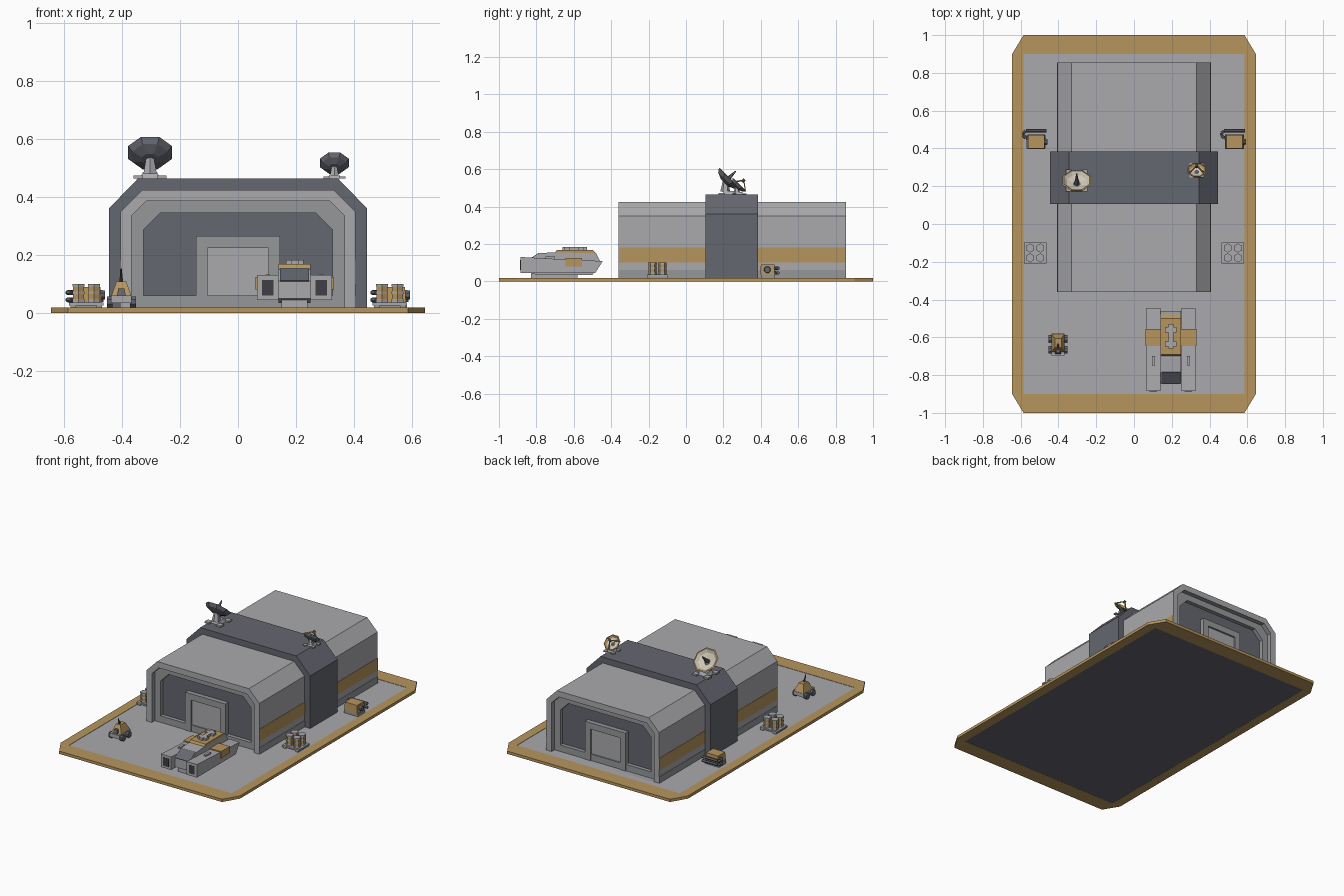
import bpy, bmesh, math
from mathutils import Vector, Matrix

if "Cube" in bpy.data.objects:
    bpy.data.objects.remove(bpy.data.objects["Cube"])

COLS = {"tan": (0.47, 0.30, 0.11), "grey": (0.40, 0.40, 0.42), "mid": (0.30, 0.31, 0.32),
        "dark": (0.13, 0.135, 0.16), "black": (0.05, 0.05, 0.06), "cream": (0.62, 0.56, 0.46)}
MATS = {}
for k, c in COLS.items():
    MATS[k] = bpy.data.materials.new(k)
    MATS[k].diffuse_color = (*c, 1)


def loft(name, loops, cols):
    """Skin equal-length loops; cols = one colour, or start cap + each segment + end cap."""
    if isinstance(cols, str):
        cols = [cols] * (len(loops) + 1)
    names = sorted(set(cols))
    bm = bmesh.new()
    vs = [[bm.verts.new(p) for p in lp] for lp in loops]
    n = len(loops[0])
    bm.faces.new(vs[0]).material_index = names.index(cols[0])
    bm.faces.new(vs[-1]).material_index = names.index(cols[-1])
    for i in range(len(vs) - 1):
        for j in range(n):
            k = (j + 1) % n
            f = bm.faces.new((vs[i][j], vs[i][k], vs[i + 1][k], vs[i + 1][j]))
            f.material_index = names.index(cols[i + 1])
    bmesh.ops.recalc_face_normals(bm, faces=bm.faces)
    me = bpy.data.meshes.new(name)
    bm.to_mesh(me)
    bm.free()
    for m in names:
        me.materials.append(MATS[m])
    ob = bpy.data.objects.new(name, me)
    bpy.context.collection.objects.link(ob)
    return ob


def box(name, x0, x1, y0, y1, z0, z1, col="grey", t=1.0):
    cx, cy = (x0 + x1) / 2, (y0 + y1) / 2
    base = [(x0, y0), (x1, y0), (x1, y1), (x0, y1)]
    top = [(cx + (x - cx) * t, cy + (y - cy) * t, z1) for x, y in base]
    return loft(name, [[(x, y, z0) for x, y in base], top], col)


def side(name, x0, x1, prof, col="grey"):
    """Extrude a (y, z) profile along x."""
    return loft(name, [[(x, y, z) for y, z in prof] for x in (x0, x1)], col)


def lathe(name, origin, axis, rings, n, cols):
    """Rings of (radius, height) about an axis."""
    rot = Vector((0, 0, 1)).rotation_difference(Vector(axis)).to_matrix()
    o = Vector(origin)
    loops = [[o + rot @ Vector((r * math.cos((i + .5) * math.tau / n),
                                r * math.sin((i + .5) * math.tau / n), h)) for i in range(n)]
             for r, h in rings]
    return loft(name, loops, cols)


def rod(name, a, b, r0, r1, n=6, col="grey"):
    d = Vector(b) - Vector(a)
    return lathe(name, a, d, [(r0, 0), (r1, d.length)], n, col)


def arch(w, z0, zs, ws, zt, y):
    return [(-w, y, z0), (-w, y, zs), (-ws, y, zt), (ws, y, zt), (w, y, zs), (w, y, z0)]


# Base plate: tan rim and grey deck
def oct_loop(x, y, cx, cy, z):
    return [(x, -y + cy, z), (x, y - cy, z), (x - cx, y, z), (-x + cx, y, z),
            (-x, y - cy, z), (-x, -y + cy, z), (-x + cx, -y, z), (x - cx, -y, z)]


G = 0.018
loft("base_plate", [oct_loop(.585, .9, .001, .001, .001), oct_loop(.585, .9, .001, .001, 0),
                    oct_loop(.645, 1, .06, .1, 0), oct_loop(.645, 1, .06, .1, G),
                    oct_loop(.585, .9, .001, .001, G), oct_loop(.585, .9, .001, .001, G - .002)],
     ["dark", "tan", "tan", "tan", "tan", "grey", "grey"])

# Hangar shell with stepped recesses at both ends
F, B = -.36, .855
outer, inner, panel = (.405, G, .348, .33, .424), (.367, G, .335, .316, .386), (.326, .06, .286, .268, .345)
front = [arch(*panel, F + .055), arch(*panel, F + .03), arch(*inner, F + .03), arch(*inner, F), arch(*outer, F)]
back = [arch(*outer, B), arch(*inner, B), arch(*inner, B - .03), arch(*panel, B - .03), arch(*panel, B - .055)]
loft("hangar", front + back, ["dark", "mid", "mid", "mid", "grey", "grey", "grey", "mid", "mid", "mid", "dark"])

# Central dark band over the hangar
loft("hangar_band", [arch(.445, G, .36, .345, .463, y) for y in (.105, .385)], "dark")

# Doors with an inset leaf, and side stripes
for nm, y, s in (("front", F + .055, -1), ("back", B - .055, 1)):
    def rect(w, z0, z1, d):
        return [(-w, y + s * d, z0), (w, y + s * d, z0), (w, y + s * d, z1), (-w, y + s * d, z1)]
    loft(nm + "_door", [rect(.145, G, .265, -.01), rect(.145, G, .265, .03),
                        rect(.105, G, .224, .03), rect(.105, G, .224, .018)],
         ["mid", "mid", "mid", "mid", "grey"])
for s in (-1, 1):
    a, b = sorted((s * .40, s * .407))
    box("side_stripe", a, b, F + .001, B - .001, .10, .18, "tan")
    box("side_skirt", a, b, F + .001, B - .001, G, .06, "mid")


# Roof dishes, tilted up and to the back
def dish(x, y, z, R, tripod):
    k = R / .08
    ax = Vector((0, .7, .7)).normalized()
    c = Vector((x, y, z))
    roof = .463
    box("dish_base", x - .035 * k, x + .035 * k, y - .035 * k, y + .035 * k, roof, roof + .02 * k, "grey", .7)
    for sx in (-1, 1):
        for sy in (-1, 1):
            fx, fy = x + sx * .04 * k, y + sy * .04 * k
            box("dish_foot", fx - .016 * k, fx + .016 * k, fy - .016 * k, fy + .016 * k, roof, roof + .01 * k)
    rod("dish_post", (x, y - .02 * k, roof + .015 * k), c - ax * .025 * k, .026 * k, .015 * k, 6)
    lathe("dish_bowl", c, ax, [(.03 * k, -.034 * k), (.065 * k, -.02 * k), (R, 0), (R * .9, .002),
                               (.055 * k, -.013 * k), (.02 * k, -.024 * k)], 8,
          ["dark", "dark", "dark", "tan", "tan" if tripod else "cream", "cream", "dark"])
    tip = c + ax * .05 * k
    if tripod:
        for i in range(3):
            a = math.tau * i / 3 + math.pi / 2
            p = c + Vector((math.cos(a), math.sin(a) * .707, -math.sin(a) * .707)) * R * .85
            rod("dish_strut", p, tip, .004, .004, 4, "tan")
        rod("dish_feed", tip - ax * .012, tip + ax * .006, .008, .008, 6, "dark")
    else:
        rod("dish_feed", c - ax * .025, tip, .015, .003, 6, "dark")


dish(-.303, .23, .553, .082, False)
dish(.332, .285, .517, .054, True)

# Parked shuttle
side("shuttle_body", .14, .25, [(-.845, .05), (-.845, .11), (-.785, .15), (-.71, .155), (-.48, .15),
                                (-.46, .11), (-.50, .035), (-.80, .035)])
side("shuttle_window", .145, .245, [(-.848, .112), (-.786, .153), (-.784, .148), (-.844, .106)], "dark")
side("shuttle_roof", .14, .25, [(-.71, .14), (-.69, .168), (-.5, .168), (-.48, .15), (-.5, .115), (-.7, .115)], "tan")
box("shuttle_wing", .06, .33, -.645, -.555, .08, .124, "tan")
box("roof_rail", .182, .208, -.66, -.53, .165, .183)
for y in (-.56, -.635):
    box("roof_crossbar", .165, .225, y - .014, y + .014, .165, .183)
box("shuttle_skid", .15, .24, -.83, -.58, G, .05)
for s in (-1, 1):
    m = .195 + s * .0925
    side("shuttle_pod", m - .037, m + .037, [(-.885, .045), (-.885, .13), (-.74, .122), (-.445, .108), (-.485, .045)])
    box("pod_intake", m - .02, m + .02, -.887, -.87, .06, .113, "black")
    box("pod_fin", m - .008, m + .008, -.75, -.70, .115, .132)

# Barrel pallets
for s in (-1, 1):
    X, Y = s * .523, -.153
    box("pallet", X - .06, X + .06, Y - .055, Y + .055, .026, .036)
    for dx in (-.045, .045):
        box("pallet_runner", X + dx - .01, X + dx + .01, Y - .055, Y + .055, G, .026, "mid")
    for dx in (-.027, .027):
        for dy in (-.026, .026):
            lathe("barrel", (X + dx, Y + dy, .036), (0, 0, 1),
                  [(.024, 0), (.024, .012), (.022, .012), (.022, .03), (.024, .03), (.024, .038),
                   (.022, .038), (.022, .055), (.024, .055), (.024, .064)], 6,
                  ["grey", "grey", "grey", "tan", "grey", "grey", "grey", "tan", "grey", "grey", "grey"])

# Generators with a bent exhaust pipe
for X in (-.518, .532):
    box("generator", X - .047, X + .047, .397, .475, .035, .09, "tan", .92)
    box("generator_base", X - .05, X + .05, .4, .472, G, .036, "mid")
    path = [(-.03, .46), (-.055, .455), (-.068, .468), (-.068, .482), (-.055, .493), (.055, .493)]
    for z in (.045, .07):
        for p, q in zip(path, path[1:]):
            rod("generator_pipe", (X + p[0], p[1], z), (X + q[0], q[1], z), .009, .009, 6, "dark")
    rod("generator_cap", (X + .04, .435, .062), (X + .06, .435, .062), .02, .016, 8, "dark")

# Small rover
RX, RY = -.402, -.638
box("rover_chassis", RX - .035, RX + .035, RY - .057, RY + .057, .035, .06)
box("rover_cabin", RX - .034, RX + .034, RY - .04, RY + .055, .06, .108, "tan", .5)
box("rover_sensor", RX - .015, RX + .015, RY - .05, RY - .01, .06, .085, "dark", .7)
rod("rover_antenna", (RX, RY, .1), (RX, RY - .02, .152), .008, .002, 5, "black")
for sx in (-1, 1):
    for dy in (-.03, .03):
        rod("rover_wheel", (RX + sx * .03, RY + dy, G + .02), (RX + sx * .05, RY + dy, G + .02), .02, .02, 8, "dark")

for m in bpy.data.materials:
    if m.users and not m.is_grease_pencil:
        m.use_nodes = True
        m.node_tree.nodes["Principled BSDF"].inputs["Base Color"].default_value = m.diffuse_color
